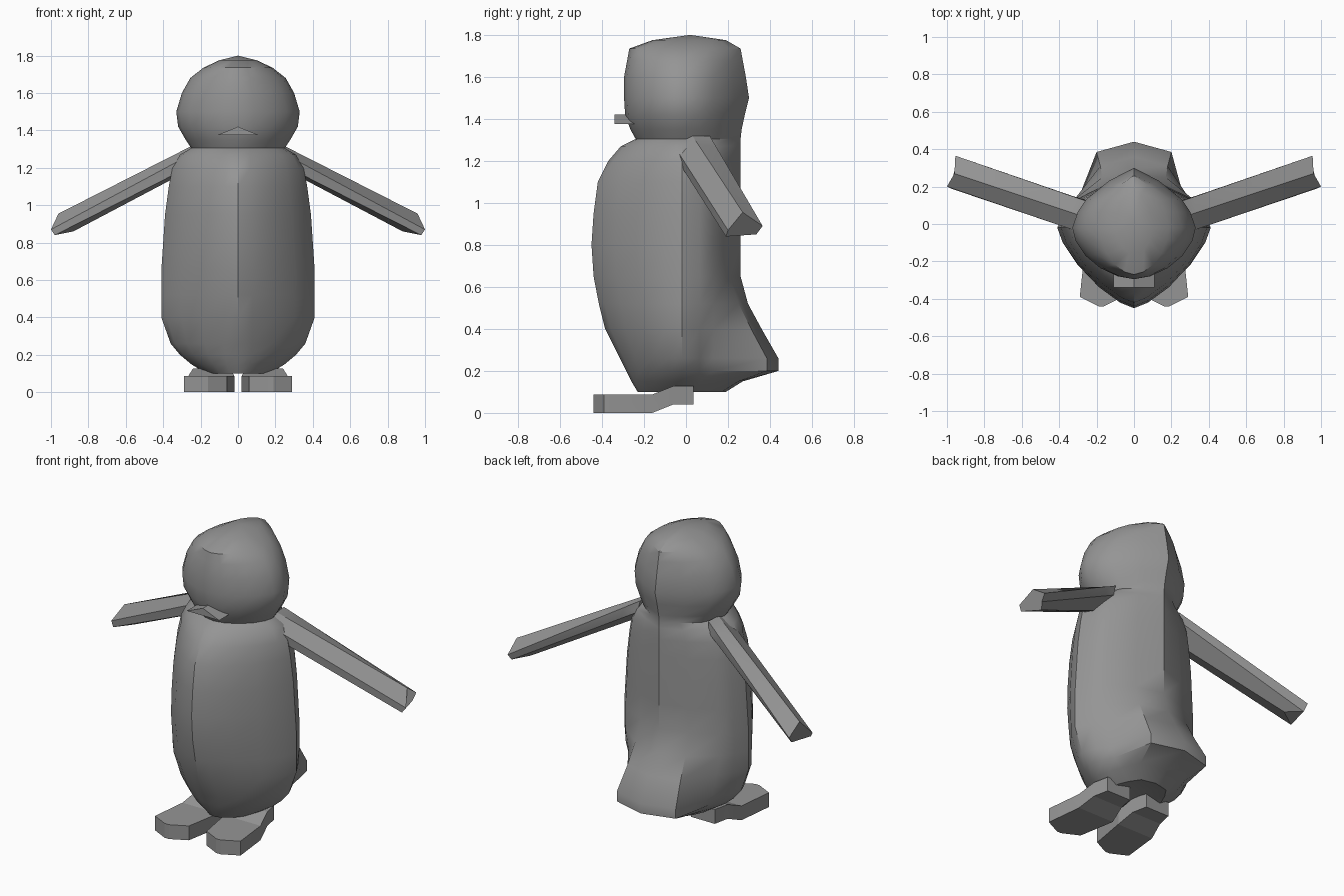
import bpy, bmesh, math

if "Cube" in bpy.data.objects:
    bpy.data.objects.remove(bpy.data.objects["Cube"])

grey = bpy.data.materials.new("grey")
grey.diffuse_color = (0.3, 0.3, 0.3, 1)
grey.use_nodes = True
grey.node_tree.nodes["Principled BSDF"].inputs["Base Color"].default_value = grey.diffuse_color


def make(name, bm, angle=30):
    bmesh.ops.recalc_face_normals(bm, faces=bm.faces)
    me = bpy.data.meshes.new(name)
    bm.to_mesh(me)
    bm.free()
    ob = bpy.data.objects.new(name, me)
    bpy.context.collection.objects.link(ob)
    me.materials.append(grey)
    bpy.ops.object.select_all(action='DESELECT')
    bpy.context.view_layer.objects.active = ob
    ob.select_set(True)
    bpy.ops.object.shade_smooth_by_angle(angle=math.radians(angle))
    return ob


def loft(rings, start=None, end=None):
    """Skin closed rings; each end is a fan to a point or a flat cap."""
    bm = bmesh.new()
    vs = [[bm.verts.new(p) for p in r] for r in rings]
    n = len(vs[0])
    for a, b in zip(vs, vs[1:]):
        for i in range(n):
            j = (i + 1) % n
            bm.faces.new((a[i], a[j], b[j], b[i]))
    for ring, tip in ((vs[0], start), (vs[-1], end)):
        if tip:
            c = bm.verts.new(tip)
            for i in range(n):
                bm.faces.new((ring[i], ring[(i + 1) % n], c))
        else:
            bm.faces.new(ring)
    return bm


def section(z, w, front, back, p, crease=None, tail=None):
    """Mirrored cross-section: rounded front, creased flanks, ridged back."""
    cy = -0.02 if back > 0.14 else 0.0
    half = []
    for i in range(6):
        a = math.radians(18 * i)
        half.append((w * math.sin(a) ** (2 / p),
                     cy + (front - cy) * max(0, math.cos(a)) ** (2 / p)))
    cx, ky = crease or (0.78 * w, 0.13)
    half += [((w + cx) / 2 + 0.02 * w, (cy + ky) / 2 + 0.01), (cx, ky)]
    half += [tail or (0.4 * w, ky + 0.6 * (back - ky)), (0, back)]
    left = [(-x, y) for x, y in reversed(half[1:-1])]
    return [(x, y, z) for x, y in half + left]


# body and head: z, half width, front, back, roundness, flank crease, tail corner
rings = [
    (0.10, 0.17, -0.23, 0.19, 1.7, (0.13, 0.11), (0.09, 0.17)),
    (0.15, 0.25, -0.26, 0.27, 1.7, (0.20, 0.13), (0.16, 0.25)),
    (0.20, 0.31, -0.285, 0.44, 1.6, (0.25, 0.13), (0.20, 0.385)),
    (0.26, 0.36, -0.315, 0.44, 1.5, (0.27, 0.13), (0.20, 0.385)),
    (0.40, 0.41, -0.385, 0.36, 1.4, (0.30, 0.13), (0.18, 0.31)),
    (0.52, 0.41, -0.415, 0.295, 1.4, None, (0.17, 0.25)),
    (0.65, 0.41, -0.44, 0.26, 1.4),
    (0.80, 0.40, -0.45, 0.26, 1.4),
    (0.95, 0.39, -0.44, 0.26, 1.4),
    (1.10, 0.37, -0.42, 0.26, 1.4),
    (1.20, 0.35, -0.37, 0.26, 1.4),
    (1.27, 0.31, -0.31, 0.26, 1.5),
    (1.305, 0.25, -0.24, 0.26, 1.7),
    (1.35, 0.28, -0.265, 0.265, 1.7),
    (1.42, 0.32, -0.29, 0.28, 1.75),
    (1.50, 0.33, -0.295, 0.30, 1.75),
    (1.60, 0.30, -0.295, 0.285, 1.75),
    (1.68, 0.255, -0.28, 0.27, 1.75),
    (1.735, 0.185, -0.27, 0.26, 1.8),
    (1.775, 0.10, -0.16, 0.19, 1.8, (0.07, 0.12)),
]
make("body_and_head", loft([section(*r) for r in rings],
                           (0, 0, 0.14), (0, 0.02, 1.80)), 32)

# beak
tri = [(-0.11, 1.375), (0.11, 1.375), (0, 1.42)]
make("beak", loft([[(x, y, z) for x, z in tri] for y in (-0.34, -0.2)]))

# flipper outlines at the shoulder and at the tip
root = [(0.33, -0.03, 1.23), (0.33, -0.02, 1.17), (0.34, 0.05, 1.145),
        (0.33, 0.15, 1.20), (0.32, 0.145, 1.265), (0.33, 0.06, 1.275)]
tip = [(1.0, 0.20, 0.87), (0.98, 0.19, 0.84), (0.88, 0.25, 0.86),
       (0.95, 0.335, 0.85), (0.955, 0.365, 0.89), (0.96, 0.27, 0.955)]
inner = [tuple(a - 0.14 * (b - a) for a, b in zip(p, q)) for p, q in zip(root, tip)]

# foot: flat toes, then a heel stepping up into the body
sole = [  # y, inner x, outer x, bottom z
    (-0.44, 0.16, 0.19, 0), (-0.39, 0.06, 0.29, 0), (-0.16, 0.02, 0.265, 0),
    (-0.06, 0.04, 0.24, 0.04), (0.035, 0.06, 0.22, 0.04)]

for side, s in (("right", 1), ("left", -1)):
    make(side + "_flipper", loft([[(s * x, y, z) for x, y, z in r]
                                  for r in (inner, root, tip)]), 25)
    make(side + "_foot", loft([[(s * a, y, z), (s * b, y, z),
                                (s * b, y, z + 0.088), (s * a, y, z + 0.088)]
                               for y, a, b, z in sole]), 15)
